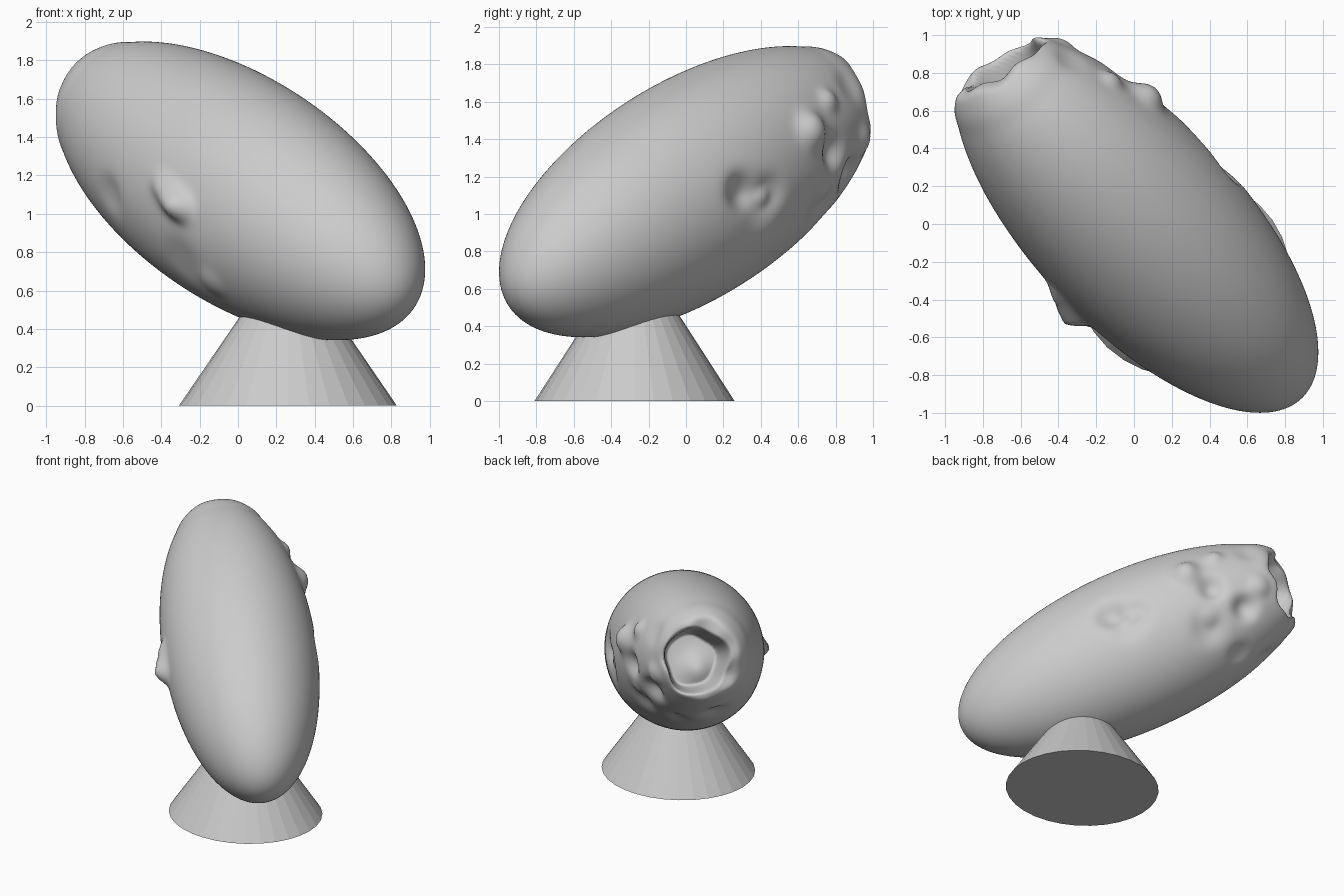
import bpy, bmesh, math
from mathutils import Vector, Matrix

if "Cube" in bpy.data.objects:
    bpy.data.objects.remove(bpy.data.objects["Cube"])

C = Vector((0.012, 0.003, 1.12))               # body centre
S = Vector((1.062, 1.0, 1.097))                # overall stretch of the body
D = Vector((-0.731, 0.846, 0.463)).normalized()  # long axis (before stretch), to the open end
A, B = 1.324, 0.538                            # half length, half width (before stretch)

def frame(az, el):
    """right, up and towards-viewer vectors of a viewing direction"""
    w = Vector((math.sin(az) * math.cos(el), math.cos(az) * math.cos(el), math.sin(el)))
    r = Vector((0, 0, 1)).cross(w).normalized()
    return r, w.cross(r), w

rad = math.radians
VIEWS = {"front": frame(rad(180), 0), "right": frame(rad(90), 0), "end": frame(rad(-35.5), rad(25.5))}

# view, u, v, radius, height (negative = dent)
DETAILS = [
    # tapered knob and shallow marks on the front
    ("front", -.42, .04, .06, .02), ("front", -.38, -.01, .07, .03),
    ("front", -.34, -.06, .07, .045), ("front", -.30, -.09, .06, .05),
    ("front", -.68, -.02, .09, -.02), ("front", -.30, -.36, .11, -.015), ("front", -.15, -.48, .07, .015),
    # knobs and pits on the right
    ("right", .67, .33, .085, .06), ("right", .76, .49, .055, .03),
    ("right", .79, .21, .08, -.055), ("right", .72, -.08, .11, -.035),
    ("right", .30, .0, .09, -.055), ("right", .39, -.06, .12, -.035), ("right", .46, .0, .08, -.02),
    ("right", .43, -.03, .045, .025),
    # pits and swellings round the open end
    ("end", -.24, -.30, .08, -.06), ("end", -.35, -.30, .06, .02), ("end", -.22, -.18, .07, .03),
    ("end", .22, -.46, .09, -.03), ("end", .36, -.16, .09, -.02),
    ("end", -.22, .12, .08, -.015), ("end", -.05, -.5, .08, -.02),
]

def smooth(lo, hi, x):
    t = min(1, max(0, (x - lo) / (hi - lo)))
    return t * t * (3 - 2 * t)

def unstretch(p):
    return Vector([p[i] / S[i] for i in range(3)])

def squash(p):
    """Point in unit-sphere space"""
    s = p.dot(D)
    return (p - D * s) / B + D * (s / A)

def surface_point(view, u, v):
    r, up, w = VIEWS[view]
    p, w = unstretch(r * u + up * v), unstretch(w)
    q, e = squash(p), squash(w)
    a, b, c = e.dot(e), q.dot(e), q.dot(q) - 1
    return p + w * ((-b + math.sqrt(max(0, b * b - a * c))) / a)

bumps = [(surface_point(n, u, v), r, h) for n, u, v, r, h in DETAILS]

# Egg-shaped body, poles on the long axis
bm = bmesh.new()
bmesh.ops.create_uvsphere(bm, u_segments=192, v_segments=160, radius=1)
rot = D.to_track_quat('Z', 'Y').to_matrix()
bm.transform((rot @ Matrix.Diagonal((B, B, A))).to_4x4())
R = Vector((0, 0, 1)).cross(D).normalized()
U = D.cross(R)
for vert in bm.verts:
    p = vert.co.copy()
    s = p.dot(D)
    perp = p - D * s
    normal = (perp / B**2 + D * (s / A**2)).normalized()
    # lumps and dents
    push = sum(h * math.exp(-((p - c).length / r) ** 2.6) for c, r, h in bumps)
    q = p + normal * push
    # uneven cut-off end with a deep mouth
    if s > 0.8:
        x, y = perp.dot(R) + .055, perp.dot(U) + .05
        r, ang = math.hypot(x, y), math.atan2(y, x)
        wave = smooth(.05, .2, r)
        rim = .20 * (1 + .04 * math.sin(3 * ang + 1) + .03 * math.sin(5 * ang))
        lip = 1.14 + .12 * x + .2 * y + wave * .010 * (math.sin(4 * ang) + math.sin(7 * ang + 2))
        diff = s - lip
        top = lip + .5 * (diff - math.sqrt(diff * diff + .0008))   # soft minimum
        floor = .80 + .07 * math.exp(-((x - .04)**2 + (y + .07)**2) / .012)
        hole = 1 - smooth(rim * .85, rim * 1.1, r)
        q += D * (top + (floor - top) * hole - s)
        q += perp * (.03 * smooth(1.0, 1.12, s) * (1 - hole))
    vert.co = Vector([q[i] * S[i] for i in range(3)]) + C
bmesh.ops.smooth_vert(bm, verts=[v for v in bm.verts if (v.co - C).dot(D) > .7],
                      factor=.5, use_axis_x=True, use_axis_y=True, use_axis_z=True)
mesh = bpy.data.meshes.new("egg_body")
bm.to_mesh(mesh)
bm.free()
for f in mesh.polygons:
    f.use_smooth = True
bpy.context.collection.objects.link(bpy.data.objects.new("egg_body", mesh))

# Faceted conical stand
bpy.ops.mesh.primitive_cone_add(vertices=32, radius1=1, radius2=0, depth=.83, location=(.26, -.275, .415))
stand = bpy.context.object
stand.name = "cone_stand"
stand.scale = (.568, .535, 1)
